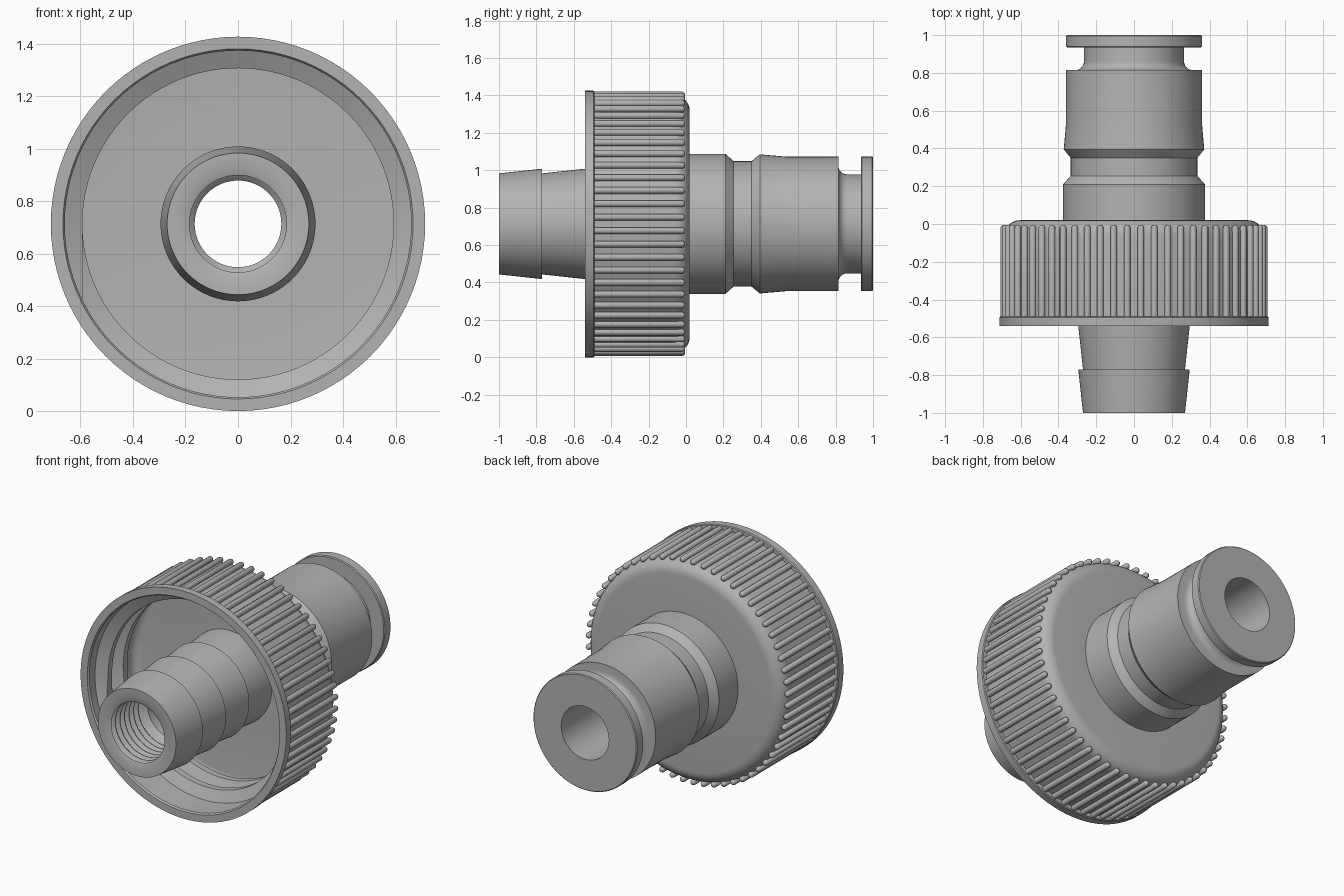
import bpy, bmesh, math

CZ = 0.713      # height of the shared axis
SEG = 96
RIBS = 60

if "Cube" in bpy.data.objects:
    bpy.data.objects.remove(bpy.data.objects["Cube"], do_unlink=True)

grey = bpy.data.materials.new("plain grey")
grey.use_nodes = True
colour = (0.45, 0.45, 0.45, 1)
grey.diffuse_color = colour
grey.node_tree.nodes["Principled BSDF"].inputs["Base Color"].default_value = colour


def finish(bm, name, angle=30):
    bmesh.ops.recalc_face_normals(bm, faces=bm.faces)
    mesh = bpy.data.meshes.new(name)
    bm.to_mesh(mesh)
    bm.free()
    mesh.materials.append(grey)
    obj = bpy.data.objects.new(name, mesh)
    bpy.context.collection.objects.link(obj)
    obj.location.z = CZ
    bpy.ops.object.select_all(action='DESELECT')
    obj.select_set(True)
    bpy.context.view_layer.objects.active = obj
    bpy.ops.object.shade_smooth_by_angle(angle=math.radians(angle))
    return obj


def polar(r, y, a):
    return (r * math.cos(a), y, r * math.sin(a))


def bridge(bm, rings, closed):
    n = len(rings)
    for i in range(n if closed else n - 1):
        a, b = rings[i], rings[(i + 1) % n]
        for j in range(len(a)):
            k = (j + 1) % len(a)
            bm.faces.new((a[j], a[k], b[k], b[j]))


def lathe(name, profile):
    """Revolve a closed (radius, y) outline about the y axis."""
    bm = bmesh.new()
    rings = [[bm.verts.new(polar(r, y, 2 * math.pi * s / SEG)) for r, y in profile]
             for s in range(SEG)]
    bridge(bm, rings, True)
    return finish(bm, name)


def arc(cr, cy, rad, start, end, n=6):
    steps = [math.radians(start + (end - start) * i / n) for i in range(n + 1)]
    return [(cr + rad * math.cos(t), cy + rad * math.sin(t)) for t in steps]


# Hose stem and plug: barbs, collar, groove, neck, end flange, threaded bore
stem = [(0.215, -1), (0.27, -1)]
for step in (-0.77, -0.54, -0.31):
    stem += [(0.295, step), (0.27, step)]
stem += [(0.29, -0.1), (0.29, -0.03), (0.375, -0.03),
         (0.375, 0.21), (0.335, 0.255), (0.335, 0.35), (0.372, 0.395),
         (0.36, 0.53), (0.36, 0.815)]
stem += arc(0.31, 0.86, 0.045, -90, -180)
stem += [(0.265, 0.935), (0.355, 0.935), (0.36, 0.94), (0.36, 0.995), (0.355, 1),
         (0.165, 1), (0.165, -0.66)]
for i in range(7):
    y = -0.68 - i * 0.045
    stem += [(0.185, y), (0.212, y - 0.018), (0.212, y - 0.025), (0.185, y - 0.04)]
lathe("hose_stem", stem)

# Nut shell: open front, rounded back edge, closed floor around the stem
nut = [(0.667, -0.54), (0.713, -0.54), (0.713, -0.495), (0.708, -0.49), (0.685, -0.49)]
nut += arc(0.605, -0.06, 0.08, 0, 90, 8)
nut += [(0.28, 0.02), (0.28, -0.08)]
nut += arc(0.61, -0.13, 0.05, 90, 0)
nut += [(0.66, -0.53)]
lathe("nut_shell", nut)

# Grip ribs: rounded bars with blunt back ends
bm = bmesh.new()
sides = 10
for i in range(RIBS):
    a = 2 * math.pi * (i + 0.5) / RIBS
    rings = []
    for y, rad in ((-0.495, 0.018), (-0.02, 0.018), (-0.011, 0.014), (-0.006, 0.007)):
        ring = []
        for s in range(sides):
            t = 2 * math.pi * s / sides
            out, side = 0.69 + rad * math.cos(t), rad * math.sin(t)
            ring.append(bm.verts.new((out * math.cos(a) - side * math.sin(a), y,
                                      out * math.sin(a) + side * math.cos(a))))
        rings.append(ring)
    bridge(bm, rings, False)
    bm.faces.new(rings[0])
    bm.faces.new(rings[-1])
finish(bm, "grip_ribs", 40)

# Nut thread: right-handed helix with its ends cut along a flat
bm = bmesh.new()
ROOT, CREST, PITCH = 0.664, 0.593, 0.15
runout = math.acos(CREST / 0.658)
length = 4 * math.pi
steps = 2 * SEG
rings = []
for i in range(steps + 1):
    u = length * i / steps
    edge = max(runout - u, u - (length - runout), 0)
    r = min(CREST / math.cos(edge), 0.658)
    y = -0.43 + PITCH * u / (2 * math.pi)
    half = 0.02 + 0.035 * (r - CREST) / (ROOT - CREST)
    a = math.pi + runout - u
    rings.append([bm.verts.new(polar(q, y + d, a)) for q, d in
                  ((ROOT, -0.055), (r, -half), (r, half), (ROOT, 0.055))])
bridge(bm, rings, False)
bm.faces.new(rings[0])
bm.faces.new(rings[-1])
finish(bm, "nut_thread")
